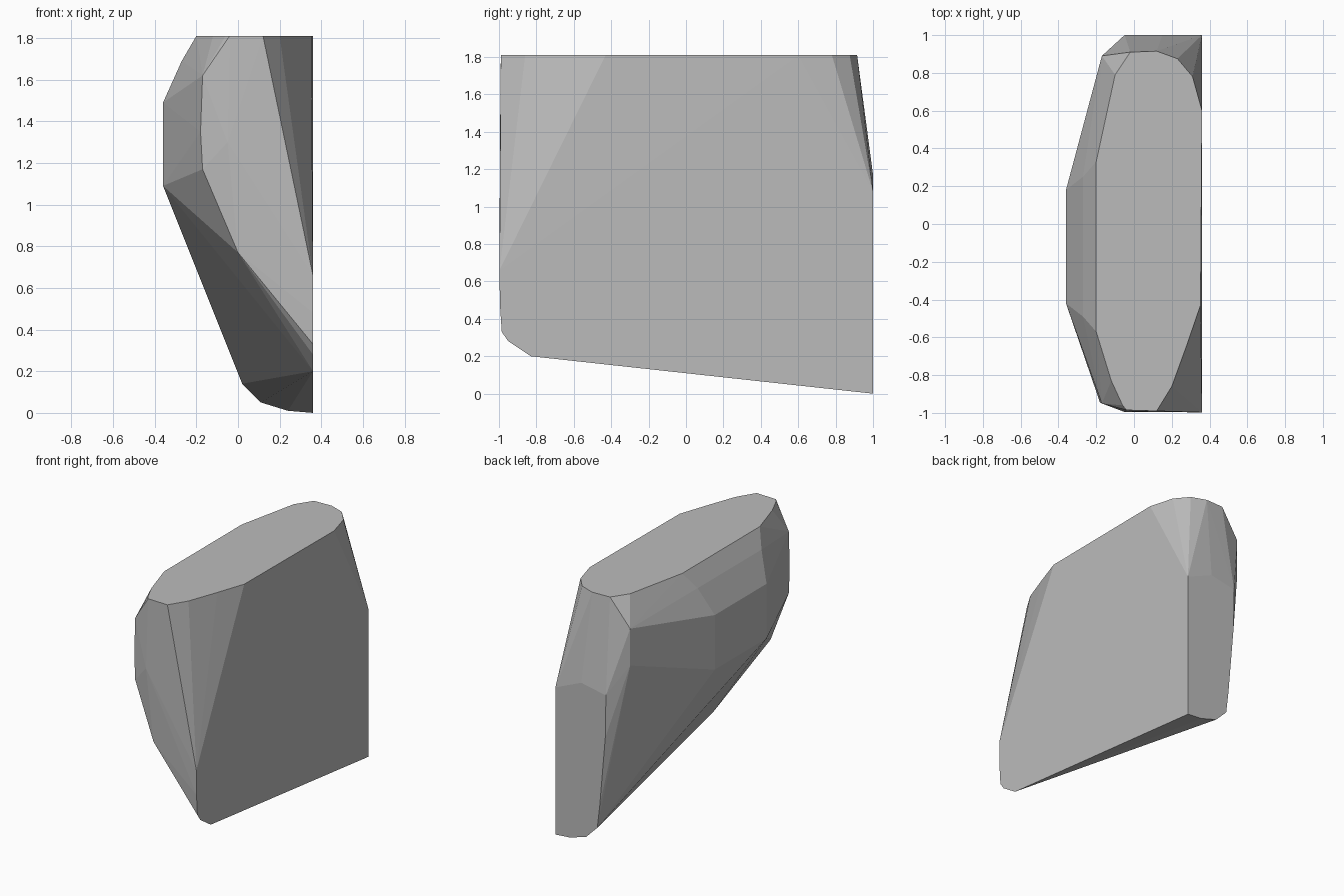
import bpy, bmesh, math

if "Cube" in bpy.data.objects:
    bpy.data.objects.remove(bpy.data.objects["Cube"])

# Flat top outline (x, y)
TOP_Z = 1.81
top = [(-0.20, 0.33), (-0.10, 0.79), (-0.02, 0.91), (0.12, 0.915), (0.23, 0.875),
       (0.31, 0.78), (0.36, 0.60), (0.352, -0.43), (0.28, -0.64), (0.20, -0.86),
       (0.12, -0.99), (-0.04, -0.985), (-0.06, -0.96), (-0.12, -0.83), (-0.20, -0.57)]
# Flat back outline (x, z)
back = [(0.36, 1.08), (0.15, 1.17), (-0.05, 1.13), (-0.045, 0.82), (0.0, 0.31),
        (0.02, 0.14), (0.11, 0.05), (0.24, 0.01), (0.36, 0.0)]
# Front edge of the flat right side (y, z)
right = [(-0.997, 0.66), (-0.995, 0.48), (-0.985, 0.33), (-0.95, 0.28), (-0.83, 0.20)]
# Rounded left flank, front cheek and back corner (x, y, z)
flank = [(x, y, z) for x, z in ((-0.36, 1.09), (-0.36, 1.49)) for y in (-0.42, 0.18)]
flank += [(-0.27, -0.49, 1.69), (-0.27, 0.25, 1.69)]
cheek = [(-0.17, -0.95, 1.62), (-0.18, -0.945, 1.35), (-0.17, -0.95, 1.17),
         (0.0, -0.98, 0.77), (-0.05, -0.995, 1.30)]
corner = [(-0.17, 0.89, 1.61), (-0.17, 0.89, 1.34)]

points = [(x, y, TOP_Z) for x, y in top]
points += [(x, 1.0, z) for x, z in back]
points += [(0.36, y, z) for y, z in right]
points += flank + cheek + corner

# Wrap the outlines in one faceted solid
bm = bmesh.new()
for p in points:
    bm.verts.new(p)
bmesh.ops.convex_hull(bm, input=bm.verts[:])
loose = [v for v in bm.verts if not v.link_faces]
bmesh.ops.delete(bm, geom=loose, context='VERTS')
bmesh.ops.dissolve_limit(bm, angle_limit=math.radians(0.5),
                         verts=bm.verts[:], edges=bm.edges[:])
bmesh.ops.recalc_face_normals(bm, faces=bm.faces[:])

mesh = bpy.data.meshes.new("faceted_block")
bm.to_mesh(mesh)
bm.free()
block = bpy.data.objects.new("faceted_block", mesh)
bpy.context.collection.objects.link(block)

# Plain grey colour
grey = bpy.data.materials.new("grey")
grey.diffuse_color = (0.5, 0.5, 0.5, 1)
grey.use_nodes = True
grey.node_tree.nodes["Principled BSDF"].inputs["Base Color"].default_value = grey.diffuse_color
mesh.materials.append(grey)
